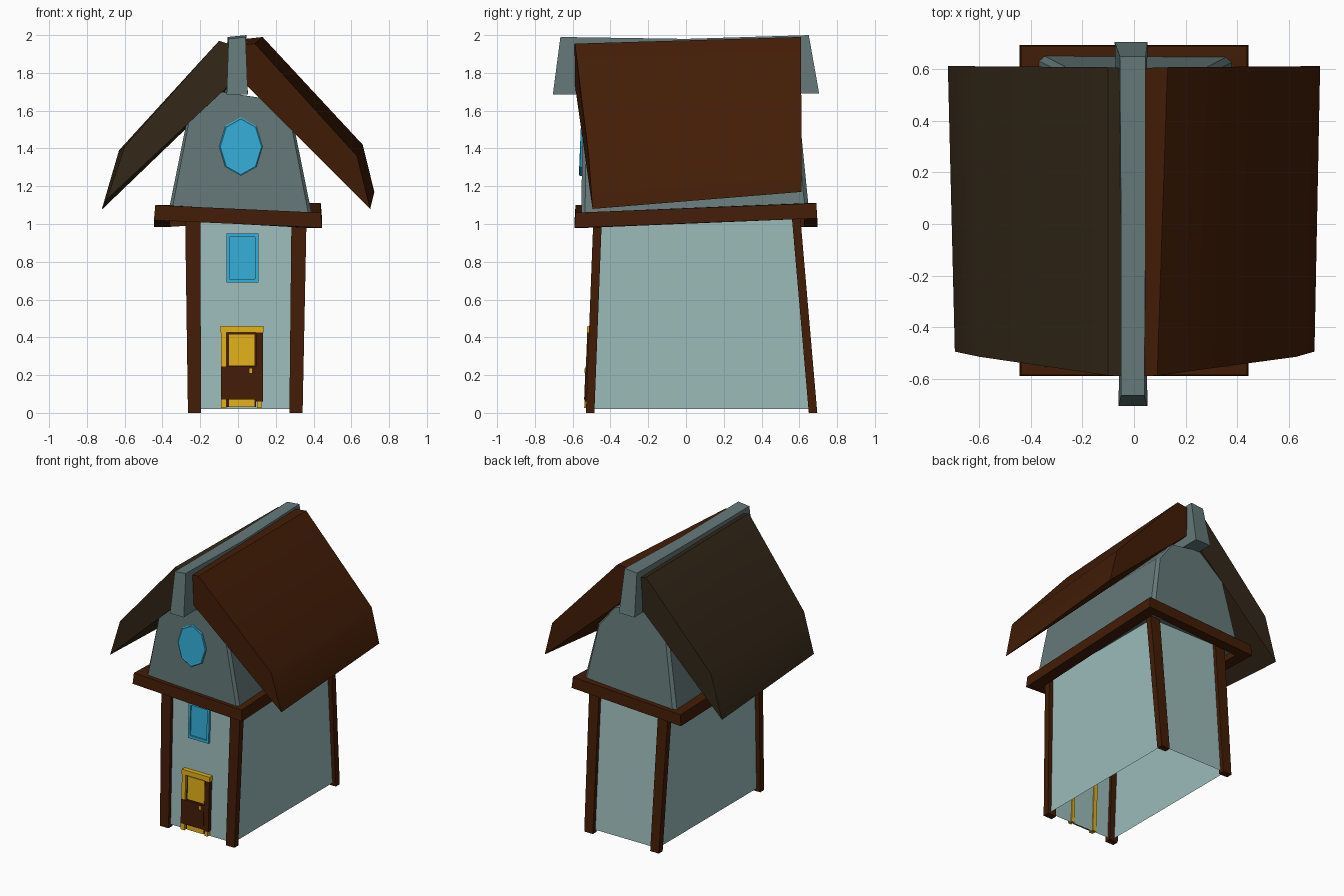
import bpy, bmesh, math

if "Cube" in bpy.data.objects:
    bpy.data.objects.remove(bpy.data.objects["Cube"])

def material(name, rgb):
    m = bpy.data.materials.new(name)
    m.diffuse_color = (*rgb, 1)
    m.use_nodes = True
    m.node_tree.nodes["Principled BSDF"].inputs["Base Color"].default_value = m.diffuse_color
    return m

WALL = material("wall", (0.33, 0.5, 0.49))
SLATE = material("slate", (0.13, 0.19, 0.19))
BROWN = material("brown", (0.055, 0.012, 0.002))
DARK = material("dark_brown", (0.033, 0.02, 0.009))
YELLOW = material("yellow", (0.75, 0.43, 0.01))
BLUE = material("blue", (0.035, 0.42, 0.68))

def loft(name, rings, mat, caps=True, cyclic=False):
    """Join rings of points with flat faces."""
    bm = bmesh.new()
    vs = [[bm.verts.new(p) for p in r] for r in rings]
    n = len(vs[0])
    for a, b in zip(vs, vs[1:] + (vs[:1] if cyclic else [])):
        for i in range(n):
            j = (i + 1) % n
            bm.faces.new((a[i], a[j], b[j], b[i]))
    if caps:
        bm.faces.new(vs[0])
        bm.faces.new(vs[-1])
    bmesh.ops.recalc_face_normals(bm, faces=bm.faces)
    me = bpy.data.meshes.new(name)
    bm.to_mesh(me)
    bm.free()
    me.materials.append(mat)
    ob = bpy.data.objects.new(name, me)
    bpy.context.collection.objects.link(ob)
    return ob

def rect(x0, x1, y0, y1, z):
    return [(x0, y0, z), (x1, y0, z), (x1, y1, z), (x0, y1, z)]

def front_y(z):
    """Lean of the lower front wall."""
    return -0.505 + 0.04 * z

def plate(name, x0, x1, z0, z1, out, mat, back=-0.003):
    """Thin box lying on the leaning front wall."""
    return loft(name, [rect(x0, x1, front_y(z) - out, front_y(z) + back, z) for z in (z0, z1)], mat)

# Lower walls, open underneath
loft("lower_walls", [rect(-0.235, 0.315, -0.505, 0.665, 0.02),
                     rect(-0.245, 0.33, -0.465, 0.58, 1.04)], WALL, caps=False)

# Leaning corner posts
for side, xb, xt in (("left", -0.265, -0.28), ("right", 0.272, 0.283)):
    for end, yb, yt in (("front", -0.53, -0.49), ("back", 0.65, 0.56)):
        loft(f"{end}_{side}_post", [rect(xb, xb + 0.07, yb, yb + 0.045, 0.0),
                                    rect(xt, xt + 0.08, yt, yt + 0.045, 1.04)], BROWN)

# Warped ledge frame around the upper floor
ledge = []
for sx, y, sy, z in ((-1, -0.59, -1, 1.02), (1, -0.59, -1, 0.98), (1, 0.695, 1, 1.03), (-1, 0.695, 1, 0.985)):
    ledge.append([(sx * 0.445, y, z), (sx * 0.438, y - sy * 0.005, z + 0.08),
                  (sx * 0.36, y - sy * 0.07, z + 0.08), (sx * 0.36, y - sy * 0.07, z)])
loft("ledge_frame", ledge, BROWN, caps=False, cyclic=True)

# Upper floor with narrow chamfered ends; the back leans inward
gable = [(-0.375, 1.03), (-0.27, 1.55), (-0.16, 1.71), (0.17, 1.66), (0.30, 1.5), (0.395, 1.03)]
rings = []
for y, shrink, lean in ((-0.555, 0.955, 0.015), (-0.535, 1, 0.015), (0.635, 1, -0.1), (0.655, 0.94, -0.1)):
    rings.append([(x * shrink, y + lean * (z - 1.03), z) for x, z in gable])
loft("upper_floor", rings, SLATE)

# Roof slabs: ridge inner, ridge outer, ridge top, kink, eave tip
ys_front = (-0.59, -0.59, -0.588, -0.515, -0.495)
ys_back = (0.605, 0.605, 0.608, 0.612, 0.612)
slabs = {
    "right_roof": (BROWN, [(0.03, 1.75), (0.04, 1.95), (0.09, 1.955), (0.63, 1.36), (0.70, 1.08)],
                   [(0.03, 1.78), (0.04, 1.98), (0.13, 1.99), (0.66, 1.42), (0.722, 1.17)]),
    "left_roof": (DARK, [(-0.03, 1.75), (-0.04, 1.95), (-0.10, 1.97), (-0.60, 1.41), (-0.695, 1.13)],
                  [(-0.03, 1.74), (-0.04, 1.94), (-0.10, 1.955), (-0.63, 1.39), (-0.722, 1.075)]),
}
for name, (mat, front, back) in slabs.items():
    ob = loft(name, [[(x, y, z) for (x, z), y in zip(p, ys)]
                     for p, ys in ((front, ys_front), (back, ys_back))], mat)
    # soften only the shallow kink near the eave
    bpy.ops.object.select_all(action='DESELECT')
    bpy.context.view_layer.objects.active = ob
    ob.select_set(True)
    bpy.ops.object.shade_smooth_by_angle(angle=math.radians(35))

# Ridge beam with flared ends
loft("ridge_beam", [
    [(-0.06, -0.705, 1.685), (0.052, -0.705, 1.685), (0.04, -0.665, 1.99), (-0.05, -0.665, 1.98)],
    [(-0.05, 0, 1.69), (0.045, 0, 1.69), (0.045, 0, 1.98), (-0.05, 0, 1.98)],
    [(-0.075, 0.705, 1.69), (0.052, 0.705, 1.69), (0.045, 0.65, 2.0), (-0.055, 0.65, 1.99)]], SLATE)

# Door with frame, lower board and upper panel
plate("door_frame_left", -0.09, -0.06, 0.025, 0.44, 0.035, YELLOW, 0.006)
plate("door_frame_right", 0.10, 0.125, 0.025, 0.43, 0.03, YELLOW, 0.006)
plate("door_jamb_right", 0.095, 0.132, 0.06, 0.43, 0.033, BROWN)
plate("door_lintel", -0.092, 0.135, 0.425, 0.46, 0.036, YELLOW)
plate("door_leaf", -0.06, 0.095, 0.03, 0.425, 0.018, BROWN)
plate("door_upper_panel", -0.047, 0.088, 0.25, 0.415, 0.024, YELLOW)
plate("door_lower_panel", -0.047, 0.088, 0.03, 0.07, 0.024, YELLOW)
plate("door_board", -0.09, 0.095, 0.07, 0.245, 0.037, BROWN)
plate("door_handle", 0.06, 0.075, 0.21, 0.235, 0.042, YELLOW)

# Square window: pane and four frame bars
plate("window_pane", -0.05, 0.10, 0.70, 0.94, 0.01, BLUE)
for i, (x0, x1, z0, z1) in enumerate(((-0.06, -0.045, 0.69, 0.95), (0.09, 0.108, 0.69, 0.95),
                                      (-0.045, 0.09, 0.69, 0.71), (-0.045, 0.09, 0.93, 0.95))):
    plate(f"window_bar_{i + 1}", x0, x1, z0, z1, 0.02, BLUE)

# Octagonal gable window with sloped rim, leaning with the wall
def octagon(scale, y):
    pts = []
    for k in range(8):
        z = 0.155 * scale * math.cos(k * math.pi / 4)
        pts.append((0.015 + 0.115 * scale * math.sin(k * math.pi / 4), y + 0.04 * z, 1.41 + z))
    return pts

loft("round_window", [octagon(1, -0.535), octagon(1, -0.557), octagon(0.95, -0.561), octagon(0.9, -0.559)], BLUE)
